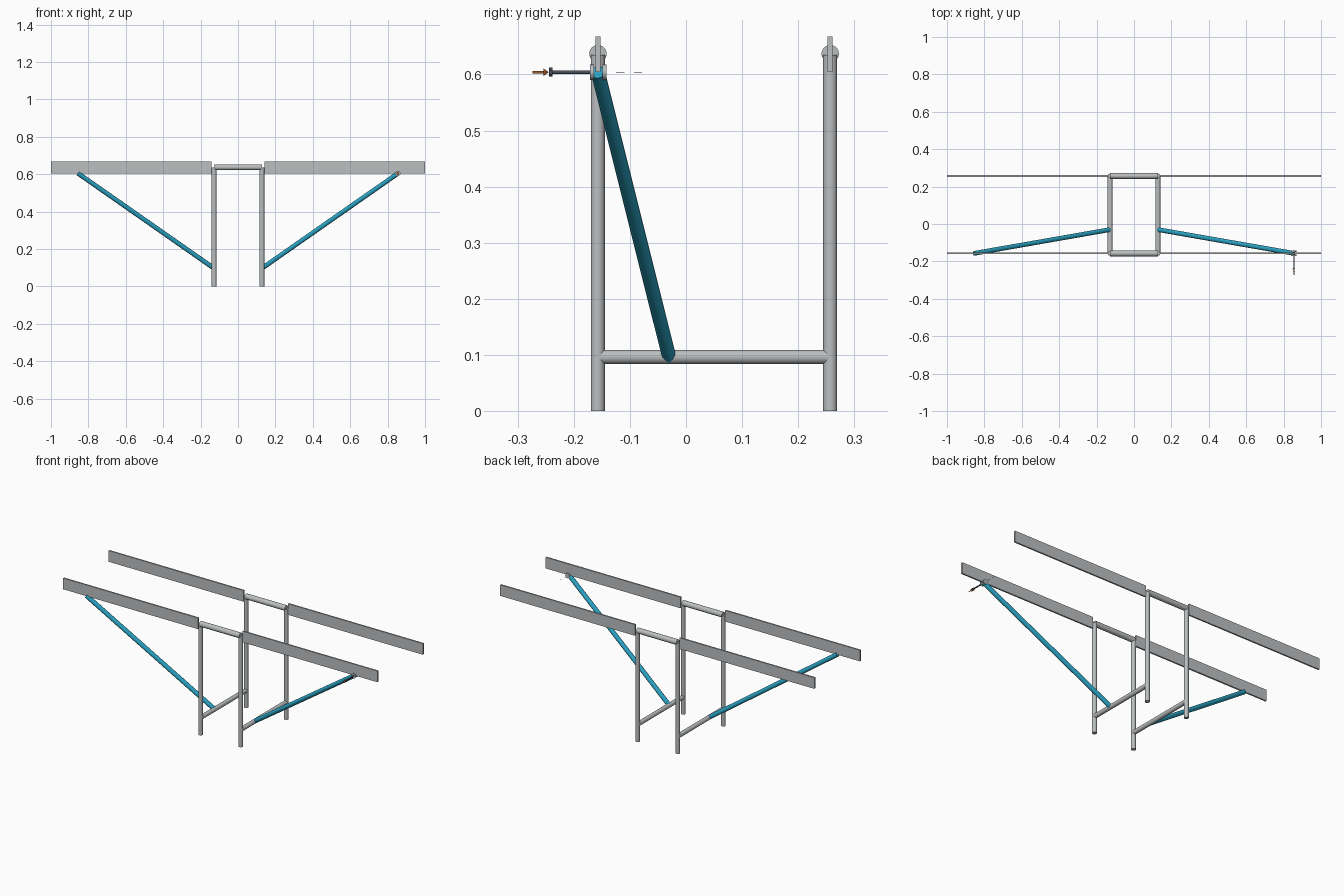
import bpy
from mathutils import Vector

if "Cube" in bpy.data.objects:
    bpy.data.objects.remove(bpy.data.objects["Cube"])


def material(name, rgb):
    m = bpy.data.materials.new(name)
    m.diffuse_color = (*rgb, 1)
    m.use_nodes = True
    m.node_tree.nodes["Principled BSDF"].inputs["Base Color"].default_value = m.diffuse_color
    return m


GREY = material("steel grey", (0.50, 0.52, 0.53))
TEAL = material("brace teal", (0.023, 0.36, 0.54))
DARK = material("dark steel", (0.07, 0.08, 0.10))
ORANGE = material("arrow orange", (0.72, 0.22, 0.04))


def rod(name, a, b, r, mat, sides=24, tip=None):
    """Rod (or cone when tip is given) running from a to b."""
    a, b = Vector(a), Vector(b)
    axis = b - a
    bpy.ops.mesh.primitive_cone_add(
        vertices=sides, radius1=r, radius2=r if tip is None else tip,
        depth=axis.length, location=(a + b) / 2,
        rotation=axis.to_track_quat('Z', 'Y').to_euler())
    ob = bpy.context.object
    ob.name = name
    ob.data.materials.append(mat)
    if sides > 6:
        bpy.ops.object.shade_smooth_by_angle()
    return ob


def box(name, lo, hi, mat):
    lo, hi = Vector(lo), Vector(hi)
    bpy.ops.mesh.primitive_cube_add(size=1, location=(lo + hi) / 2)
    ob = bpy.context.object
    ob.name = name
    ob.scale = hi - lo
    ob.data.materials.append(mat)
    return ob


PX, FRONT, BACK = 0.128, -0.157, 0.257
PIPE = 0.0125
RAIL_Z, BEAM_LO, BEAM_HI = 0.637, 0.604, 0.668

# Front and back frames: posts, top crossbar and flat side arms
for tag, y in (("front", FRONT), ("back", BACK)):
    rod(f"{tag}_crossbar", (-PX, y, RAIL_Z), (PX, y, RAIL_Z), 0.0155, GREY)
    for side, s in (("left", -1), ("right", 1)):
        rod(f"{tag}_{side}_post", (s * PX, y, 0), (s * PX, y, 0.635), PIPE, GREY)
        x0, x1 = sorted((s * 0.142, s * 1.0))
        box(f"{tag}_{side}_arm", (x0, y - 0.0045, BEAM_LO),
            (x1, y + 0.0045, BEAM_HI), GREY)

# Lower side rails and diagonal braces
PIN_X, PIN_Z = 0.855, 0.604
for side, s in (("left", -1), ("right", 1)):
    rod(f"{side}_lower_rail", (s * PX, FRONT, 0.0965), (s * PX, BACK, 0.0965),
        PIPE, GREY)
    rod(f"{side}_brace", (s * PX, -0.03, 0.0965), (s * PIN_X, FRONT, PIN_Z),
        PIPE, TEAL)


def pin(name, y0, y1, r, mat, sides=16, tip=None):
    """Part on the bolt axis of the right brace."""
    return rod(name, (PIN_X, y0, PIN_Z), (PIN_X, y1, PIN_Z), r, mat, sides, tip)


# Washers on both sides of the right brace end
pin("front_washer", -0.171, -0.164, 0.0135, GREY, 24)
pin("back_washer", -0.149, -0.142, 0.0135, GREY, 24)
# Bolt pulled out to the front
pin("bolt_shaft", -0.240, -0.166, 0.0035, DARK)
pin("bolt_head", -0.244, -0.238, 0.008, DARK, 6)
# Insertion arrow
pin("arrow_shaft", -0.274, -0.254, 0.002, ORANGE)
pin("arrow_head", -0.254, -0.245, 0.007, ORANGE, 16, 0)
# Dashed guide line behind the joint
for i, y in enumerate((-0.125, -0.093)):
    pin(f"guide_dash_{i}", y, y + 0.015, 0.0008, DARK, 8)
